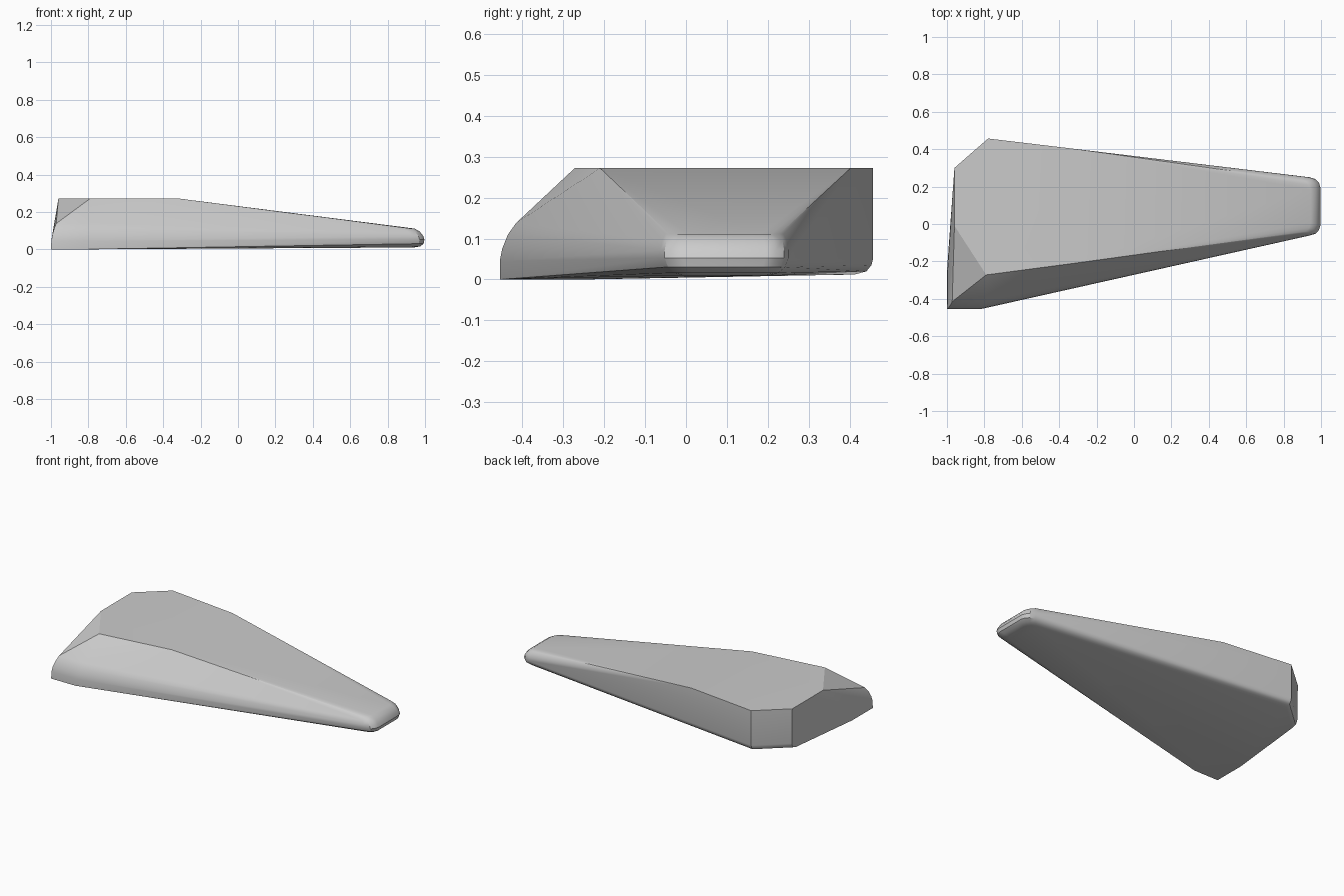
import bpy, bmesh

if "Cube" in bpy.data.objects:
    bpy.data.objects.remove(bpy.data.objects["Cube"])

# Faceted tapering wedge: convex skin over a few cross-sections
top = 0.272
points = []

# Flat upper deck and where it starts to slope
points += [(x, y, top) for x, y in [
    (-0.96, 0.30), (-0.78, 0.457), (-0.32, 0.402),
    (-0.32, -0.21), (-0.79, -0.272), (-0.96, -0.01)]]

# Front flank at the wide end: sloped, then rolled under
front_profile = [(-0.415, 0.138), (-0.435, 0.11), (-0.449, 0.075), (-0.455, 0.045), (-0.455, 0.0)]
for (y, z), left, right in zip(front_profile,
                               [-0.972, -0.983, -0.993, -0.998, -1.0],
                               [-0.79, -0.80, -0.81, -0.82, -0.83]):
    points += [(left, y, z), (right, y, z)]
points += [(-1.0, -0.25, 0.0), (-0.996, -0.25, 0.06)]

# Rounded lower rear edge, from the left chamfer to the wide corner
for inset, z in [(0, 0.05), (0.004, 0.035), (0.016, 0.02), (0.045, 0.012)]:
    points += [(-0.957, 0.30 - inset, z), (-0.78, 0.457 - inset, z)]

# Narrow rounded nose: rounded-corner outlines stacked upwards
# (tip x, height, side inset)
nose = [(0.945, 0.111, 0.012), (0.972, 0.095, 0.004), (0.99, 0.072, 0.0), (0.997, 0.052, 0.0),
        (0.992, 0.03, 0.008), (0.975, 0.016, 0.025), (0.94, 0.010, 0.045)]
for tip, z, inset in nose:
    for back, side in [(0.0, 0.055), (0.008, 0.03), (0.026, 0.010), (0.06, 0.0)]:
        points += [(tip - back, -0.062 + inset + side, z),
                   (tip - back, 0.25 - inset - side, z)]

bm = bmesh.new()
for p in points:
    bm.verts.new(p)
res = bmesh.ops.convex_hull(bm, input=bm.verts[:])
loose = [v for v in bm.verts if not v.link_faces]
bmesh.ops.delete(bm, geom=loose, context='VERTS')
bmesh.ops.dissolve_limit(bm, angle_limit=0.01, verts=bm.verts[:], edges=bm.edges[:])
bmesh.ops.recalc_face_normals(bm, faces=bm.faces[:])

mesh = bpy.data.meshes.new("wedge_body")
bm.to_mesh(mesh)
bm.free()
body = bpy.data.objects.new("wedge_body", mesh)
bpy.context.collection.objects.link(body)

# Smooth the small roundings, keep the main facets crisp
bpy.context.view_layer.objects.active = body
body.select_set(True)
bpy.ops.object.shade_smooth_by_angle(angle=0.5)
